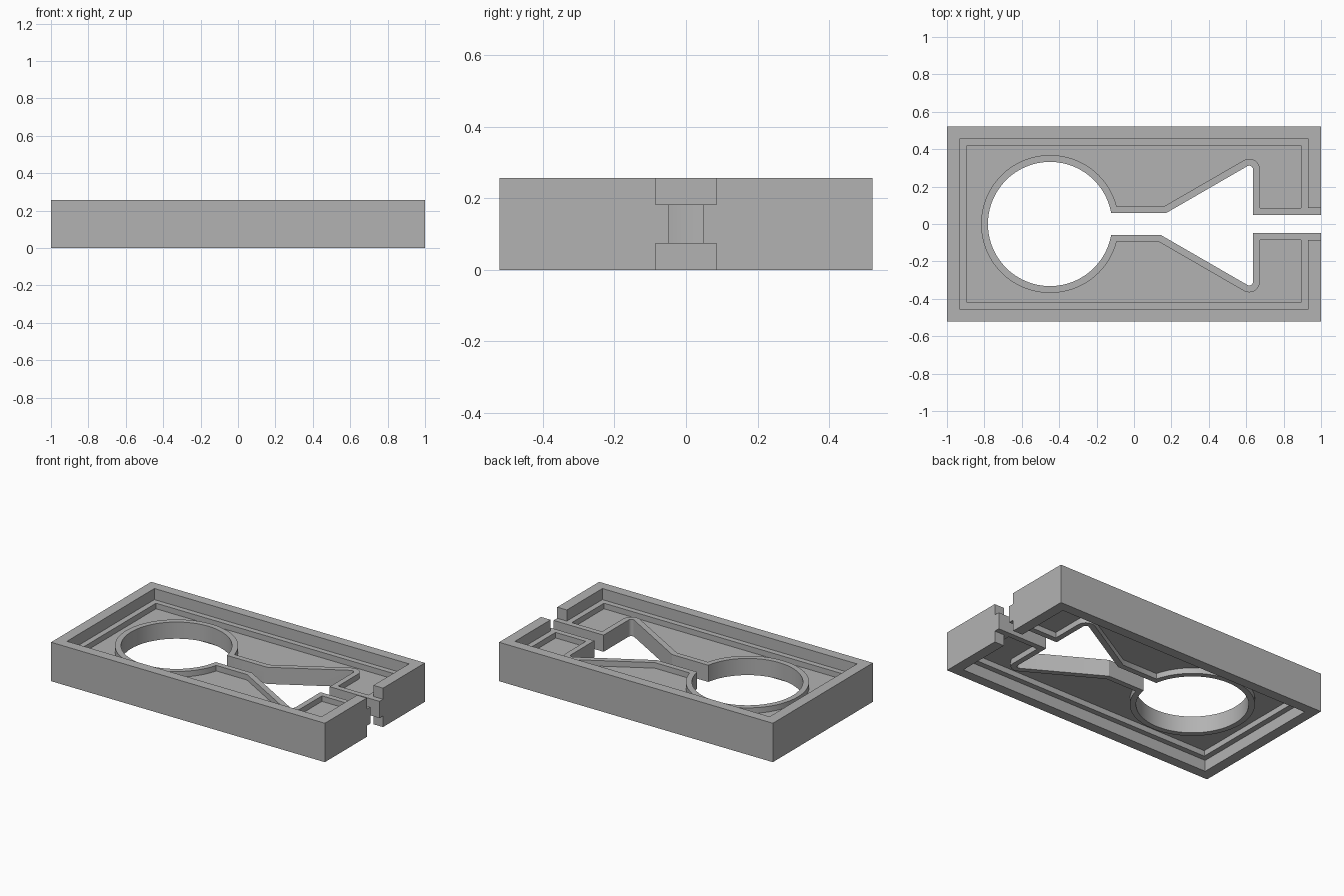
import bpy, bmesh
from math import sin, cos, tan, asin, pi, radians

old = bpy.data.objects.get("Cube")
if old:
    bpy.data.objects.remove(old, do_unlink=True)

grey = bpy.data.materials.new("plain grey")
grey.use_nodes = True
grey.diffuse_color = (0.45, 0.45, 0.45, 1)
grey.node_tree.nodes["Principled BSDF"].inputs["Base Color"].default_value = (0.45, 0.45, 0.45, 1)

# Height steps of the profile
STEP = 0.257 / 7
HEIGHT = 7 * STEP
SLOPE = radians(30)


def prism(name, points, z0, z1):
    """Extrude a closed outline between two heights."""
    bm = bmesh.new()
    face = bm.faces.new([bm.verts.new((x, y, z0)) for x, y in points])
    grown = bmesh.ops.extrude_face_region(bm, geom=[face])["geom"]
    bmesh.ops.translate(bm, vec=(0, 0, z1 - z0),
                        verts=[g for g in grown if isinstance(g, bmesh.types.BMVert)])
    bmesh.ops.recalc_face_normals(bm, faces=bm.faces)
    mesh = bpy.data.meshes.new(name)
    bm.to_mesh(mesh)
    bm.free()
    mesh.materials.append(grey)
    obj = bpy.data.objects.new(name, mesh)
    bpy.context.collection.objects.link(obj)
    return obj


def rectangle(x, y):
    return [(-x, -y), (x, -y), (x, y), (-x, y)]


def arc(cx, cy, r, start, end, count):
    return [(cx + r * cos(start + (end - start) * i / count),
             cy + r * sin(start + (end - start) * i / count)) for i in range(count + 1)]


def side(bend, grow):
    """Neck, slanted flank, rounded tip and exit slot on one side."""
    neck, wall, slot, tip = 0.058, 0.636, 0.048, 0.02
    cx = wall - tip
    cy = neck + (cx - bend) * tan(SLOPE) - tip / cos(SLOPE)
    return ([(bend - grow * tan(SLOPE / 2), neck + grow)]
            + arc(cx, cy, tip + grow, pi / 2 + SLOPE, 0, 12)
            + [(wall + grow, slot + grow), (1.1, slot + grow)])


def outline(grow):
    """Round hole joined to the flared opening, grown outward."""
    r = 0.332 + grow
    a = asin((0.058 + grow) / r)
    lower = [(x, -y) for x, y in side(0.142, grow)]
    upper = side(0.171, grow)
    return arc(-0.449, 0, r, a, 2 * pi - a, 96) + lower + upper[::-1]


def cut(target, cutter):
    mod = target.modifiers.new("cut", 'BOOLEAN')
    mod.operation = 'DIFFERENCE'
    mod.solver = 'EXACT'
    mod.object = cutter
    bpy.context.view_layer.objects.active = target
    bpy.ops.object.modifier_apply(modifier=mod.name)
    bpy.data.objects.remove(cutter, do_unlink=True)


# Outer frame block
frame = prism("slotted_frame", rectangle(1, 0.522), 0, HEIGHT)

# Matching recesses on the bottom and top
for rim, floor, out in ((2 * STEP, 3 * STEP, -0.1), (5 * STEP, 4 * STEP, HEIGHT + 0.1)):
    # recess inside the outer wall, leaving the ledge
    cut(frame, prism("recess", rectangle(0.93, 0.456), min(rim, out), max(rim, out)))
    # wide gap through the outer wall
    cut(frame, prism("wall_gap", outline(STEP), min(rim, out), max(rim, out)))
    # deeper floor, sparing the raised rim around the opening
    pocket = prism("floor_pocket", rectangle(0.893, 0.42), min(floor, out), max(floor, out))
    cut(pocket, prism("rim_spare", outline(STEP), -0.3, HEIGHT + 0.3))
    cut(frame, pocket)

# Opening through the whole height
cut(frame, prism("opening", outline(0), -0.3, HEIGHT + 0.3))

bpy.ops.object.select_all(action='DESELECT')
frame.select_set(True)
bpy.context.view_layer.objects.active = frame
bpy.ops.object.shade_smooth_by_angle(angle=radians(30))
